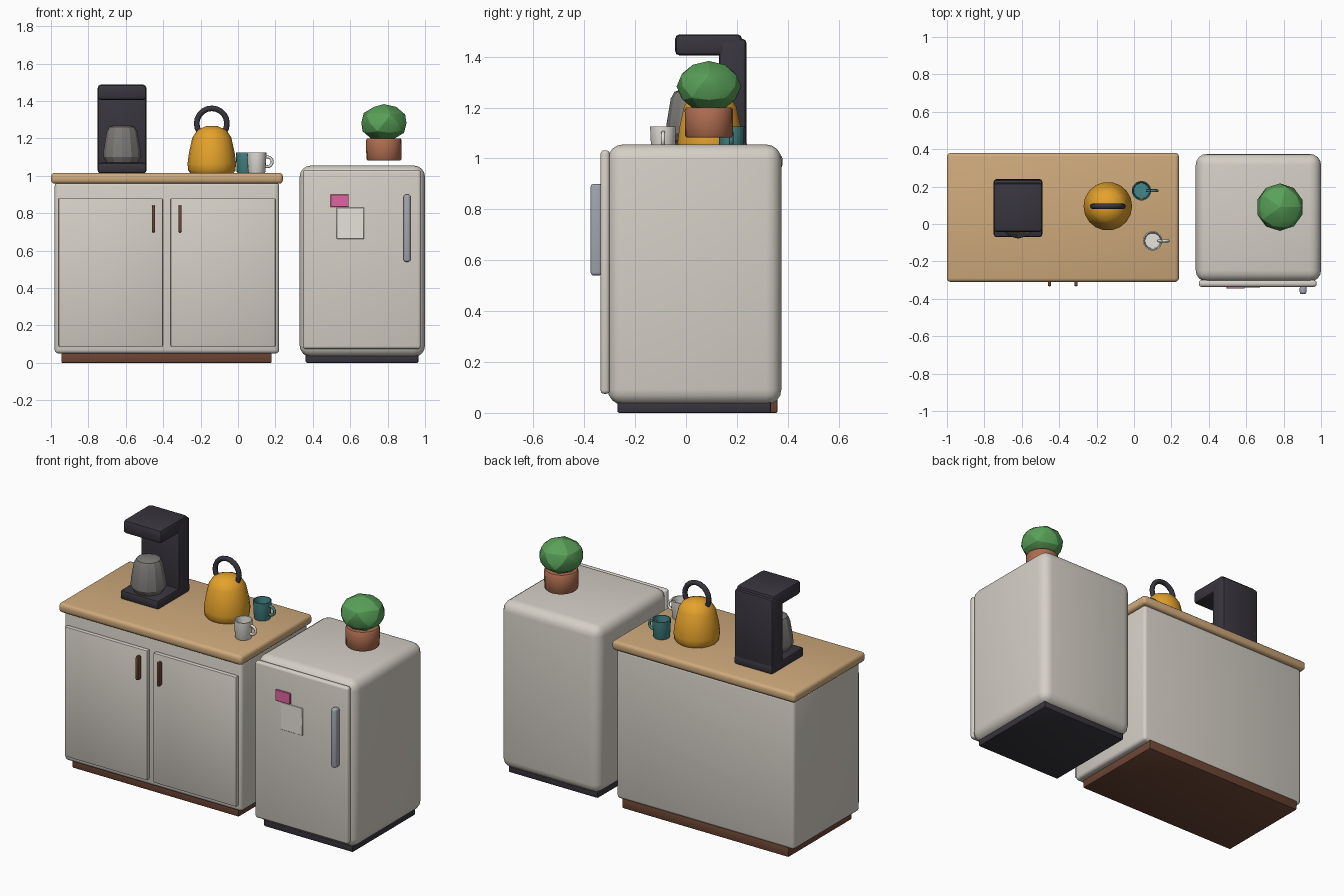
import bpy, bmesh, math
from mathutils import Vector

if "Cube" in bpy.data.objects:
    bpy.data.objects.remove(bpy.data.objects["Cube"])


def material(name, rgb):
    m = bpy.data.materials.new(name)
    m.diffuse_color = (*rgb, 1)
    m.use_nodes = True
    m.node_tree.nodes["Principled BSDF"].inputs["Base Color"].default_value = m.diffuse_color
    return m


CREAM = material("cream", (0.66, 0.62, 0.56))
WOOD = material("wood", (0.62, 0.40, 0.20))
BROWN = material("dark_wood", (0.15, 0.06, 0.035))
DARK = material("charcoal", (0.04, 0.036, 0.048))
STEEL = material("steel", (0.36, 0.38, 0.43))
GLASS = material("smoked_glass", (0.20, 0.19, 0.18))
YELLOW = material("yellow", (0.78, 0.36, 0.025))
TEAL = material("teal", (0.06, 0.24, 0.25))
WHITE = material("white", (0.80, 0.77, 0.72))
PINK = material("pink", (0.75, 0.13, 0.36))
CLAY = material("clay", (0.42, 0.15, 0.08))
GREEN = material("leaf", (0.10, 0.35, 0.10))


def finish(ob, name, mat, angle=40):
    ob.name = name
    ob.data.materials.append(mat)
    bpy.ops.object.select_all(action='DESELECT')
    ob.select_set(True)
    bpy.context.view_layer.objects.active = ob
    bpy.ops.object.shade_smooth_by_angle(angle=math.radians(angle))
    return ob


def box(name, x, y, z, mat, bevel=0.008, segments=2):
    """Bevelled box from (min, max) ranges."""
    lo, hi = Vector((x[0], y[0], z[0])), Vector((x[1], y[1], z[1]))
    bpy.ops.mesh.primitive_cube_add(size=1, location=(lo + hi) / 2)
    ob = bpy.context.object
    for v in ob.data.vertices:
        v.co = v.co * (hi - lo)
    bm = bmesh.new()
    bm.from_mesh(ob.data)
    bmesh.ops.bevel(bm, geom=bm.edges[:], offset=bevel, segments=segments,
                    profile=0.5, affect='EDGES', clamp_overlap=True)
    bm.to_mesh(ob.data)
    bm.free()
    return finish(ob, name, mat)


def lathe(name, centre, profile, mat, sides=16, angle=40):
    """Revolve (radius, z) points and cap both ends."""
    bm = bmesh.new()
    rings = []
    for r, z in profile:
        rings.append([bm.verts.new((r * math.cos(a), r * math.sin(a), z))
                      for a in (2 * math.pi * i / sides for i in range(sides))])
    for a, b in zip(rings, rings[1:]):
        for i in range(sides):
            j = (i + 1) % sides
            bm.faces.new((a[i], a[j], b[j], b[i]))
    bm.faces.new(rings[0][::-1])
    bm.faces.new(rings[-1])
    me = bpy.data.meshes.new(name)
    bm.to_mesh(me)
    bm.free()
    ob = bpy.data.objects.new(name, me)
    ob.location = centre
    bpy.context.collection.objects.link(ob)
    return finish(ob, name, mat, angle)


def ring(name, centre, major, minor, mat, segments=20):
    """Upright ring in the xz plane."""
    bpy.ops.mesh.primitive_torus_add(
        location=centre, rotation=(math.pi / 2, 0, 0), major_radius=major,
        minor_radius=minor, major_segments=segments, minor_segments=8)
    return finish(bpy.context.object, name, mat, 60)


# Cabinet with worktop, doors and handles
box("plinth", (-0.945, 0.18), (-0.25, 0.36), (0, 0.06), BROWN, 0.006)
box("cabinet_body", (-0.98, 0.22), (-0.28, 0.36), (0.05, 0.965), CREAM, 0.02, 3)
box("worktop", (-1.0, 0.24), (-0.31, 0.38), (0.958, 1.016), WOOD, 0.02, 3)
for side, x0, x1, hx in (("left", -0.96, -0.402, -0.452), ("right", -0.36, 0.20, -0.31)):
    box(side + "_door", (x0, x1), (-0.305, -0.275), (0.087, 0.88), CREAM, 0.006)
    box(side + "_door_handle", (hx - 0.009, hx + 0.009), (-0.333, -0.30),
        (0.697, 0.842), BROWN, 0.006)

# Fridge
box("fridge_base", (0.362, 0.965), (-0.27, 0.335), (0, 0.05), DARK, 0.008)
box("fridge_body", (0.33, 1.0), (-0.308, 0.375), (0.032, 1.055), CREAM, 0.06, 4)
box("fridge_door", (0.347, 0.977), (-0.336, -0.30), (0.075, 1.032), CREAM, 0.014, 3)
box("fridge_handle", (0.886, 0.922), (-0.375, -0.33), (0.54, 0.90), STEEL, 0.012, 3)
box("paper_note", (0.527, 0.674), (-0.340, -0.334), (0.663, 0.83), WHITE, 0.002, 1)
box("pink_note", (0.495, 0.592), (-0.346, -0.334), (0.833, 0.90), PINK, 0.002, 1)

# Plant on the fridge
lathe("plant_pot", (0.78, 0.09, 0),
      [(0.088, 1.083), (0.094, 1.09), (0.095, 1.192), (0.089, 1.2)], CLAY, 20)
bpy.ops.mesh.primitive_ico_sphere_add(subdivisions=2, radius=0.127,
                                      location=(0.78, 0.09, 1.283))
foliage = bpy.context.object
foliage.scale.z = 0.79
finish(foliage, "foliage", GREEN, 20)

# Coffee maker
mx = (-0.75, -0.49)
box("coffee_base", mx, (-0.07, 0.24), (1.014, 1.07), DARK, 0.014)
box("coffee_column", mx, (0.13, 0.237), (1.02, 1.47), DARK, 0.014)
box("coffee_head", mx, (-0.043, 0.22), (1.405, 1.488), DARK, 0.018)
lathe("carafe", (-0.62, 0.022, 0),
      [(0.082, 1.07), (0.1, 1.10), (0.098, 1.14), (0.082, 1.235), (0.068, 1.262),
       (0.045, 1.27)], GLASS, 12, 25)

# Kettle
lathe("kettle_body", (-0.14, 0.095, 0),
      [(0.115, 1.014), (0.126, 1.028), (0.13, 1.065), (0.122, 1.125), (0.104, 1.205),
       (0.078, 1.245), (0.03, 1.266)], YELLOW, 18, 35)
ring("kettle_handle", (-0.14, 0.095, 1.28), 0.081, 0.015, DARK)

# Mugs, hollow with side handles
for label, mx, my, mat in (("teal", 0.04, 0.178, TEAL), ("white", 0.10, -0.09, WHITE)):
    lathe(label + "_mug", (mx, my, 0),
          [(0.043, 1.015), (0.047, 1.022), (0.052, 1.125), (0.046, 1.125),
           (0.041, 1.03)], mat, 18)
    ring(label + "_mug_handle", (mx + 0.057, my, 1.075), 0.026, 0.008, mat, 16)
